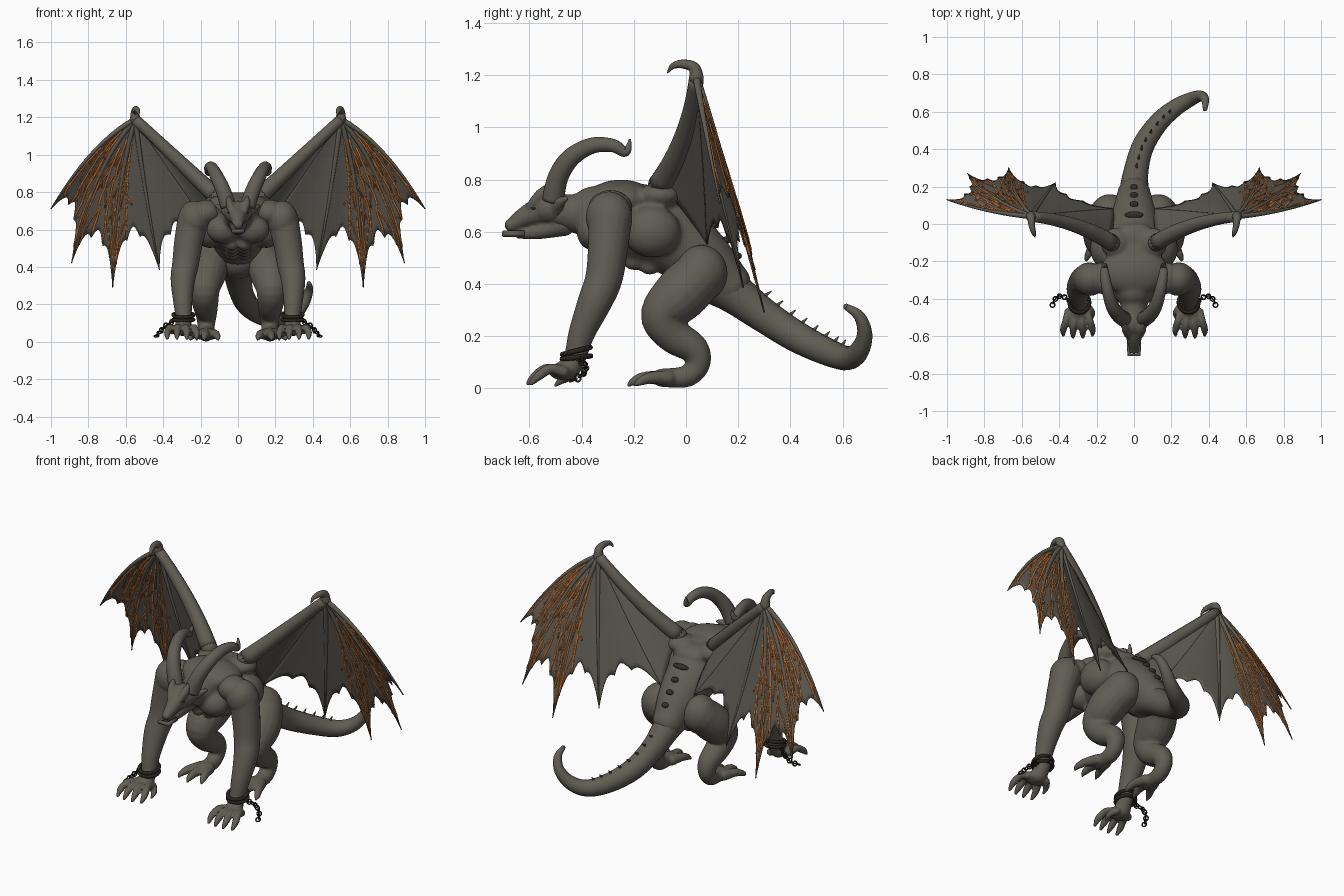
import bpy, bmesh, math, random
from mathutils import Vector, Matrix

if "Cube" in bpy.data.objects:
    bpy.data.objects.remove(bpy.data.objects["Cube"])
random.seed(4)


def material(name, color):
    mat = bpy.data.materials.new(name)
    mat.use_nodes = True
    mat.diffuse_color = (*color, 1)
    shader = next(n for n in mat.node_tree.nodes if n.type == 'BSDF_PRINCIPLED')
    shader.inputs["Base Color"].default_value = (*color, 1)
    shader.inputs["Roughness"].default_value = 0.8
    return mat


SKIN = material("stone grey skin", (0.118, 0.109, 0.088))
WEB = material("wing membrane grey", (0.112, 0.104, 0.085))
EMBER = material("ember orange", (0.6, 0.17, 0.03))
IRON = material("dark iron", (0.02, 0.018, 0.012))
SCALE = material("dark spine scale", (0.03, 0.029, 0.021))


def spline(points, steps=5):
    """Catmull-Rom curve through points of any size."""
    p = [Vector(a) for a in points]
    out = []
    for i in range(len(p) - 1):
        a, b, c, d = p[max(i - 1, 0)], p[i], p[i + 1], p[min(i + 2, len(p) - 1)]
        for k in range(steps):
            t = k / steps
            out.append((b * 2 + (c - a) * t + (a * 2 - b * 5 + c * 4 - d) * t ** 2
                        + (b * 3 - a - c * 3 + d) * t ** 3) / 2)
    return out + [p[-1]]


def ball(bm, center, size):
    m = Matrix.Translation(center) @ Matrix.Diagonal((*size, 1))
    bmesh.ops.create_icosphere(bm, subdivisions=3, radius=1, matrix=m)


def tube(bm, points, sides=14, steps=5, rounded=False):
    """Tapered tube through (x, y, z, radius) points."""
    path = spline(points, steps) if steps > 1 else [Vector(p) for p in points]
    last = len(path) - 1
    rings, quat, before = [], None, None
    for i, p in enumerate(path):
        tan = (path[min(i + 1, last)].xyz - path[max(i - 1, 0)].xyz).normalized()
        quat = before.rotation_difference(tan) @ quat if quat else tan.to_track_quat('Z', 'X')
        before = tan
        angles = [math.tau * k / sides for k in range(sides)]
        rings.append([bm.verts.new(p.xyz + quat @ Vector((math.cos(a), math.sin(a), 0)) * p.w)
                      for a in angles])
    for r, s in zip(rings, rings[1:]):
        for k in range(sides):
            j = (k + 1) % sides
            bm.faces.new((r[k], r[j], s[j], s[k]))
    bm.faces.new(rings[0][::-1])
    bm.faces.new(rings[-1])
    if rounded:
        for p in (path[0], path[-1]):
            ball(bm, p.xyz, (p.w,) * 3)


def ring(bm, center, axis, radius, thick, stretch=1):
    quat = Vector(axis).to_track_quat('Z', 'X')
    pts = []
    for k in range(17):
        a = math.tau * k / 16
        p = Vector(center) + quat @ Vector((math.cos(a) * stretch, math.sin(a), 0)) * radius
        pts.append((*p, thick))
    tube(bm, pts, 8, 1)


def finish(name, bm, mat, voxel=0, mirror=False, thick=0):
    bmesh.ops.recalc_face_normals(bm, faces=bm.faces)
    for f in bm.faces:
        f.smooth = True
    me = bpy.data.meshes.new(name)
    bm.to_mesh(me)
    bm.free()
    me.materials.append(mat)
    ob = bpy.data.objects.new(name, me)
    bpy.context.collection.objects.link(ob)
    if voxel:
        mod = ob.modifiers.new("blend", 'REMESH')
        mod.mode, mod.voxel_size, mod.use_smooth_shade = 'VOXEL', voxel, True
        mod = ob.modifiers.new("soften", 'SMOOTH')
        mod.factor, mod.iterations = 0.5, 4
    if thick:
        mod = ob.modifiers.new("thickness", 'SOLIDIFY')
        mod.thickness, mod.offset = thick, 0
    if mirror:
        ob.modifiers.new("other side", 'MIRROR').use_mirror_merge = False


# Torso with muscles
spine = [(0, -.35, .67, .105), (0, -.22, .64, .15), (0, -.09, .6, .15),
         (0, .05, .5, .125), (0, .16, .4, .09)]
bm = bmesh.new()
tube(bm, spine, 24, rounded=True)
tube(bm, [(0, -.34, .67, .09), (0, -.43, .67, .075), (0, -.5, .685, .065)], rounded=True)
ball(bm, (0, -.25, .72), (.18, .135, .08))
ball(bm, (0, -.08, .71), (.12, .09, .06))
for s in (-1, 1):
    ball(bm, (s * .15, -.13, .6), (.085, .11, .1))
    ball(bm, (s * .08, -.35, .6), (.09, .07, .075))
    ball(bm, (s * .1, -.1, .74), (.08, .08, .05))
    for k in range(4):
        ball(bm, (s * .035, -.32 + k * .06, .52 - k * .017), (.036, .04, .035))
finish("torso", bm, SKIN, .011)

# Head: skull, snout, jaw, brows and ears
bm = bmesh.new()
ball(bm, (0, -.52, .69), (.075, .08, .065))
tube(bm, [(0, -.52, .69, .065), (0, -.6, .665, .045), (0, -.67, .625, .026)], rounded=True)
tube(bm, [(0, -.47, .63, .048), (0, -.57, .6, .03), (0, -.64, .59, .018)], rounded=True)
for s in (-1, 1):
    tube(bm, [(s * .03, -.6, .69, .018), (s * .045, -.56, .74, .022), (s * .05, -.53, .78, .007)])
    tube(bm, [(s * .05, -.5, .69, .03), (s * .09, -.48, .715, .02), (s * .12, -.45, .73, .006)])
    ball(bm, (s * .015, -.68, .63), (.012, .014, .012))
finish("head", bm, SKIN, .007)

bm = bmesh.new()
ball(bm, (.05, -.585, .69), (.006, .009, .005))
finish("eyes", bm, SCALE, mirror=True)

bm = bmesh.new()
tube(bm, [(s * .026, y, .592, .012) for s, y in ((-1, -.62), (-1, -.7), (1, -.7), (1, -.62))], 10, 1)
finish("snout_ring", bm, SKIN)

# Horns sweeping up and back
bm = bmesh.new()
tube(bm, [(.05, -.51, .72, .042), (.08, -.49, .81, .04), (.115, -.44, .885, .036),
          (.14, -.36, .93, .031), (.155, -.28, .93, .026), (.158, -.235, .905, .019),
          (.155, -.22, .925, .012), (.15, -.215, .955, .004)], 16)
finish("horns", bm, SKIN, mirror=True)

# Arms with hands
bm = bmesh.new()
ball(bm, (.235, -.295, .655), (.085, .09, .1))
ball(bm, (.17, -.29, .69), (.08, .085, .07))
tube(bm, [(.24, -.29, .65, .085), (.265, -.3, .53, .077), (.28, -.315, .42, .072),
          (.295, -.35, .33, .066), (.295, -.4, .21, .051), (.29, -.425, .12, .043),
          (.295, -.45, .075, .045)], 18, rounded=True)
ball(bm, (.3, -.475, .065), (.062, .05, .034))
for side in (-1.5, -.5, .5, 1.5):
    base, tip = .3 + side * .034, .3 + side * .052
    reach = -.612 + abs(side) * .012
    tube(bm, [(base, -.47, .062, .022), ((base + tip) / 2, reach + .075, .075, .02),
              (tip, reach + .03, .048, .019), (tip, reach, .018, .01)], 10, rounded=True)
tube(bm, [(.25, -.44, .05, .02), (.225, -.47, .035, .018), (.22, -.5, .012, .008)], 10, rounded=True)
finish("arms", bm, SKIN, .007, True)

# Legs with clawed feet
bm = bmesh.new()
ball(bm, (.13, .06, .44), (.1, .1, .11))
tube(bm, [(.14, .05, .43, .1), (.17, -.02, .36, .105), (.18, -.09, .28, .085),
          (.175, -.05, .205, .07), (.17, .03, .15, .058), (.17, .045, .09, .047),
          (.17, .0, .045, .042), (.17, -.09, .04, .036)], 18, rounded=True)
for side in (-1, 0, 1):
    reach = -.22 + abs(side) * .025
    tube(bm, [(.17 + side * .03, -.07, .04, .03), (.175 + side * .055, reach + .06, .04, .024),
              (.18 + side * .07, reach + .02, .026, .018), (.18 + side * .075, reach, .012, .009)],
         10, rounded=True)
tube(bm, [(.17, .01, .04, .03), (.18, .03, .015, .012)], 10)
finish("legs", bm, SKIN, .008, True)

# Curling tail with a row of spikes
tail = [(0, .06, .45, .115), (0, .17, .375, .082), (.012, .29, .285, .066), (.05, .42, .2, .06),
        (.13, .54, .14, .053), (.22, .62, .115, .046), (.3, .665, .145, .038),
        (.355, .685, .21, .029), (.38, .665, .275, .022), (.38, .615, .312, .012)]
bm = bmesh.new()
tube(bm, tail, 16, rounded=True)
finish("tail", bm, SKIN)


def up_normal(path, i):
    tan = (path[i + 1].xyz - path[i - 1].xyz).normalized()
    return (Vector((0, 0, 1)) - tan * tan.z).normalized()


bm = bmesh.new()
path = spline(tail)
for i in range(9, 25, 2):
    n, p = up_normal(path, i), path[i]
    a, b = p.xyz + n * p.w * .92, p.xyz + n * (p.w + .018) + Vector((0, .012, 0))
    tube(bm, [(*a, .008), (*b, .002)], 8, 1)
finish("tail_spikes", bm, SKIN)

# Dark scales along the spine
bm = bmesh.new()
path = spline(spine)
for i, width in ((12, .05), (14, .022), (16, .021), (18, .02)):
    p = path[i]
    ball(bm, p.xyz + up_normal(path, i) * p.w, (width, .019, .014))
finish("spine_scales", bm, SCALE)

# Wings: ribs fan out from the wrist as (control, tip, scallop of the following web)
wrist = Vector((.55, .04, 1.19))
ribs = [((.79, .06, 1.06), (1, .13, .71), .17), ((.78, .13, .93), (.89, .27, .42), .2),
        ((.66, .17, .8), (.67, .3, .29), .26), ((.5, .12, .8), (.42, .22, .385), .2),
        ((.33, .07, .85), (.1, .08, .54), 0), ((.31, .02, .96), (.12, -.1, .78), 0)]


def rib(i, t):
    return wrist * (1 - t) ** 2 + Vector(ribs[i][0]) * 2 * t * (1 - t) + Vector(ribs[i][1]) * t * t


def web(i, u, v):
    cut = ribs[i][2]
    if cut:
        v *= 1 - cut * math.sin(math.pi * u) ** .7 - .05 * abs(math.sin(math.pi * 3 * u))
    billow = Vector((0, .015 * math.sin(math.pi * u) * v, 0))
    return rib(i, v).lerp(rib(i + 1, v), u) + billow


bm = bmesh.new()
N = 18
for i in range(len(ribs) - 1):
    grid = [[bm.verts.new(web(i, a / N, .01 + .99 * b / N)) for b in range(N + 1)]
            for a in range(N + 1)]
    for a in range(N):
        for b in range(N):
            bm.faces.new((grid[a][b], grid[a + 1][b], grid[a + 1][b + 1], grid[a][b + 1]))
finish("wing_membranes", bm, WEB, mirror=True, thick=.004)

bm = bmesh.new()
for i in range(4):
    tube(bm, [(*rib(i, k / 8), .015 - .0015 * k) for k in range(9)], 10, 2)
tube(bm, [(*rib(5, k / 6), .028 + .003 * k) for k in range(7)], 14, 2, True)
tube(bm, [(*wrist, .028), (.55, .03, 1.23, .022), (.545, -.015, 1.243, .017),
          (.535, -.05, 1.235, .012), (.53, -.07, 1.21, .003)], 12, rounded=True)
finish("wing_bones", bm, SKIN, mirror=True)


# Glowing cracks spread over the outer webs
def crack(bm, i, start, end, wobble, width):
    count = max(3, round(abs(end[1] - start[1]) / .06))
    pts = []
    for k in range(count + 1):
        u, v = Vector(start).lerp(Vector(end), k / count)
        u += random.uniform(-wobble, wobble)
        pts.append((*web(i, min(max(u, .02), .98), v), width))
    tube(bm, pts, 6, 1)


bm = bmesh.new()
for i, lines in ((0, (.1, .4, .7, .95)), (1, (.06, .35, .65, .92)), (2, (.06, .28))):
    for u in lines:
        crack(bm, i, (u, random.uniform(.12, .3)), (u, .99), .035, .0055)
        for v in (.3, .48, .64, .8):
            turn = random.choice((-1, 1)) * random.uniform(.15, .28)
            crack(bm, i, (u, v), (u + turn, v + .17), .02, .0045)
finish("wing_cracks", bm, EMBER, mirror=True)

# Wrist shackles and broken chains
bm = bmesh.new()
for z, tilt in ((.118, -.1), (.143, -.25)):
    ring(bm, (.292, -.42, z), (0, tilt, 1), .055, .01)
chain = spline([(.345, -.41, .11), (.385, -.385, .085), (.42, -.4, .05), (.44, -.445, .025)], 3)
for k, p in enumerate(chain[:-1]):
    tan = chain[k + 1] - p
    side = tan.cross(Vector((0, 0, 1))).normalized()
    ring(bm, p, side if k % 2 else side.cross(tan), .012, .004, 1.2)
finish("shackles", bm, IRON, mirror=True)
